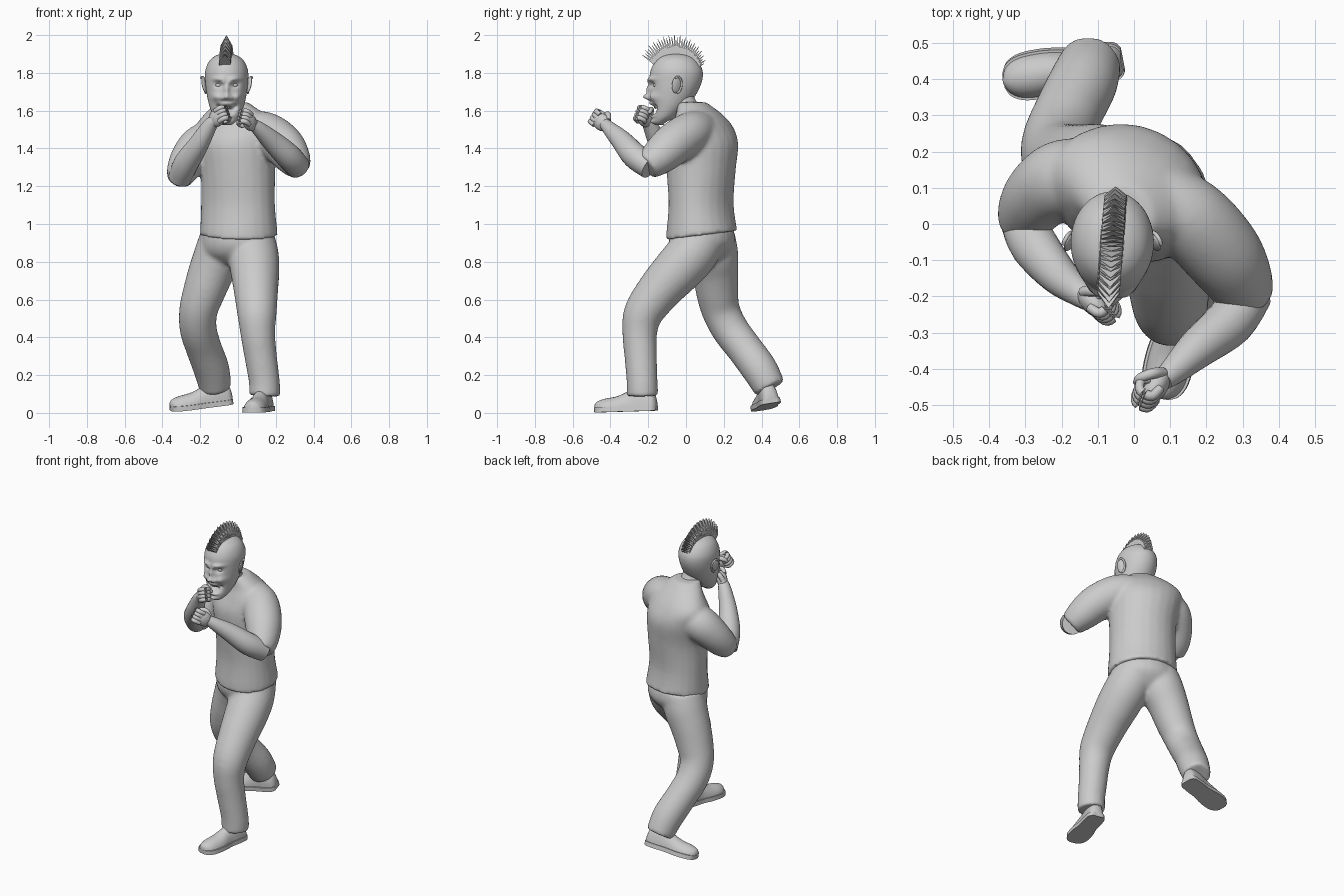
import bpy, bmesh, math
from math import sin, cos, pi, exp
from mathutils import Vector, Matrix

if "Cube" in bpy.data.objects:
    bpy.data.objects.remove(bpy.data.objects["Cube"])

grey = bpy.data.materials.new("plain grey")
grey.use_nodes = True
grey.diffuse_color = (.6, .6, .6, 1)
grey.node_tree.nodes["Principled BSDF"].inputs["Base Color"].default_value = grey.diffuse_color


def spline(points, steps):
    """Smooth curve through tuples of any length."""
    pts = [Vector(p) for p in points]
    result = []
    for i in range(len(pts) - 1):
        a, b = pts[max(i - 1, 0)], pts[i]
        c, d = pts[i + 1], pts[min(i + 2, len(pts) - 1)]
        for s in range(steps):
            t = s / steps
            m, n = (c - a) / 2, (d - b) / 2
            result.append(b + m * t + (3 * (c - b) - 2 * m - n) * t**2
                          + (2 * (b - c) + m + n) * t**3)
    return result + [pts[-1]]


def tube(bm, rings, sides=24, steps=4, yaw=0, level=False):
    """Loft of ellipses; each ring is x, y, z, width and optional depth."""
    rings = [r if len(r) == 5 else (*r, r[3]) for r in rings]
    path = spline(rings, steps)
    ref = Vector((-sin(yaw), cos(yaw), 0))
    loops = []
    for i, ring in enumerate(path):
        centre = Vector(ring[:3])
        before, after = path[max(i - 1, 0)], path[min(i + 1, len(path) - 1)]
        along = Vector((0, 0, 1)) if level else Vector((after - before)[:3]).normalized()
        side = ref.cross(along).normalized()
        out = along.cross(side)
        loops.append([bm.verts.new(centre + side * ring[3] * cos(k * 2 * pi / sides)
                                   + out * ring[4] * sin(k * 2 * pi / sides))
                      for k in range(sides)])
    for low, high in zip(loops, loops[1:]):
        for k in range(sides):
            j = (k + 1) % sides
            bm.faces.new((low[k], low[j], high[j], high[k]))
    bm.faces.new(loops[0][::-1])
    bm.faces.new(loops[-1])


def ball(bm, centre, size, turn=Matrix()):
    matrix = Matrix.Translation(centre) @ turn @ Matrix.Diagonal((*size, 1))
    bmesh.ops.create_uvsphere(bm, u_segments=20, v_segments=12, radius=1, matrix=matrix)


def finish(name, bm, soften=0, angle=50, place=None):
    bmesh.ops.recalc_face_normals(bm, faces=bm.faces)
    mesh = bpy.data.meshes.new(name)
    bm.to_mesh(mesh)
    bm.free()
    if place:
        mesh.transform(place)
    mesh.materials.append(grey)
    ob = bpy.data.objects.new(name, mesh)
    bpy.context.collection.objects.link(ob)
    bpy.ops.object.select_all(action='DESELECT')
    ob.select_set(True)
    bpy.context.view_layer.objects.active = ob
    if angle:
        bpy.ops.object.shade_smooth_by_angle(angle=math.radians(angle))
    if soften:
        remesh = ob.modifiers.new("fuse", 'REMESH')
        remesh.mode = 'VOXEL'
        remesh.voxel_size = .01
        remesh.use_smooth_shade = True
        smooth = ob.modifiers.new("soften", 'SMOOTH')
        smooth.factor = .5
        smooth.iterations = soften


# Shirt: torso turned with the left shoulder forward, and two short sleeves
shirt = bmesh.new()
tube(shirt, [(.005, .085, .94, .212, .186), (0, .08, 1.1, .203, .165),
             (0, .08, 1.28, .203, .178), (-.01, .085, 1.42, .22, .185),
             (-.015, .085, 1.51, .225, .15), (-.02, .07, 1.58, .17, .11),
             (-.03, .03, 1.645, .085, .075)], yaw=-.45, level=True)
for v in shirt.verts:
    if v.co.z < .95:
        v.co.z += .13 * (v.co.y - .085)
tube(shirt, [(.05, .08, 1.5, .1), (.15, .02, 1.48, .112), (.235, -.07, 1.42, .112),
             (.285, -.145, 1.355, .098), (.315, -.21, 1.305, .075)], steps=6)
tube(shirt, [(-.1, .13, 1.45, .1), (-.19, .125, 1.42, .11), (-.25, .09, 1.36, .102),
             (-.29, .04, 1.29, .088), (-.31, -.01, 1.24, .068)], steps=6)
finish("shirt", shirt, soften=14)

# Trousers: hips, front left leg and trailing right leg
trousers = bmesh.new()
tube(trousers, [(0, .085, .97, .195, .165), (0, .085, .9, .2, .172),
                (-.01, .08, .84, .18, .14), (-.02, .08, .79, .1, .08)], yaw=-.4, level=True)
tube(trousers, [(.06, .09, .93, .13), (.08, .03, .84, .135), (.09, -.05, .75, .13),
                (.095, -.14, .65, .118), (.1, -.225, .53, .105), (.105, -.245, .42, .092),
                (.12, -.24, .3, .086), (.14, -.232, .16, .082), (.14, -.23, .09, .084)])
tube(trousers, [(-.07, .13, .93, .13), (-.1, .145, .84, .132), (-.14, .155, .75, .122),
                (-.18, .165, .64, .112), (-.21, .185, .54, .102), (-.21, .235, .44, .098),
                (-.18, .31, .34, .095), (-.14, .39, .23, .095), (-.12, .445, .13, .085)])
finish("trousers", trousers, soften=14)

# Neck
neck = bmesh.new()
tube(neck, [(-.03, .03, 1.55, .075), (-.04, -.01, 1.63, .066), (-.05, -.04, 1.7, .07)])
finish("neck", neck)

# Head: stacked ellipses, then the face is pushed in and out by soft bumps
MID = -.06
head = bmesh.new()
tube(head, [(MID, -.14, 1.525, .025, .022), (MID, -.135, 1.54, .046, .04),
            (MID, -.112, 1.57, .07, .064), (MID, -.088, 1.62, .09, .093),
            (MID, -.07, 1.68, .104, .12), (MID, -.055, 1.75, .113, .138),
            (MID, -.05, 1.81, .113, .138), (MID, -.05, 1.86, .094, .112),
            (MID, -.05, 1.89, .06, .075), (MID, -.05, 1.904, .015, .02)],
     sides=96, steps=8, level=True)
bumps = {  # offset from the middle, height, half width, half height, push
    "nose tip": (0, 1.672, .02, .016, -.036),
    "nostril": (.024, 1.666, .011, .01, -.016),
    "bridge": (0, 1.71, .013, .028, -.018),
    "brow": (.042, 1.768, .03, .01, -.018),
    "frown": (.018, 1.752, .012, .01, -.012),
    "socket": (.042, 1.735, .02, .013, .02),
    "cheek": (.058, 1.672, .022, .02, -.02),
    "mouth": (0, 1.603, .036, .017, .045),
    "mouth corner": (.044, 1.622, .012, .012, .022),
    "upper lip": (0, 1.637, .034, .007, -.012),
    "lower lip": (0, 1.57, .028, .008, -.014),
    "chin": (0, 1.542, .022, .014, -.012)}
for v in head.verts:
    if v.co.y < -.08:
        x, z = abs(v.co.x - MID), v.co.z
        v.co.y += sum(push * exp(-((x - dx) / w)**2 - ((z - height) / h)**2)
                      for dx, height, w, h, push in bumps.values())
finish("head", head, angle=80)

# Eyes, ears and teeth
for sign, label in ((1, "left"), (-1, "right")):
    eye = bmesh.new()
    ball(eye, (MID + sign * .042, -.153, 1.735), (.02, .02, .014))
    finish(label + "_eye", eye)
    ear = bmesh.new()
    lean = Matrix.Rotation(sign * .45, 4, 'Z') @ Matrix.Rotation(sign * .2, 4, 'Y')
    place = Matrix.Translation((MID + sign * .117, -.05, 1.737)) @ lean
    ball(ear, place.translation, (.01, .027, .046), lean)
    rim = [place @ Vector((sign * .006, .026 * cos(a), .044 * sin(a)))
           for a in (-1.4 + k * .5 for k in range(8))]
    tube(ear, [(*p, .006) for p in rim], sides=8)
    finish(label + "_ear", ear)
teeth = bmesh.new()
for k in range(-3, 4):
    ball(teeth, (MID + k * .01, -.163 + k * k * .001, 1.619 + k * k * .0006),
         (.0055, .006, .009))
finish("teeth", teeth)

# Mohawk: a dense fan of pointed plates, thick at the root
mohawk = bmesh.new()
COUNT = 32
for k in range(COUNT):
    t = k / (COUNT - 1)
    angle = -.97 + 2.04 * t
    reach = .1 - .045 * t + .03 * sin(pi * t) - .012 * (k % 2)
    outline = [(-.034, -.03), (.034, -.03), (.03, reach * .5), (0, reach), (-.03, reach * .5)]
    place = (Matrix.Translation((MID + .02 * (t - .5), -.05, 1.77))
             @ Matrix.Rotation(-angle, 4, 'X') @ Matrix.Translation((0, 0, .122)))
    sheets = [[mohawk.verts.new(place @ Vector((x, y * (1 - z / reach * .9), z)))
               for x, z in outline] for y in (-.009, .009)]
    mohawk.faces.new(sheets[0])
    mohawk.faces.new(sheets[1][::-1])
    for i in range(5):
        j = (i + 1) % 5
        mohawk.faces.new((sheets[0][j], sheets[0][i], sheets[1][i], sheets[1][j]))
finish("mohawk", mohawk, angle=0)

# Forearms
for label, rings in {
        "left": [(.32, -.19, 1.3, .064), (.265, -.27, 1.36, .068),
                 (.18, -.34, 1.44, .056), (.115, -.4, 1.5, .04), (.08, -.43, 1.53, .03)],
        "right": [(-.31, .01, 1.24, .06), (-.275, -.06, 1.32, .066),
                  (-.21, -.14, 1.42, .054), (-.15, -.19, 1.52, .039),
                  (-.12, -.215, 1.55, .028)]}.items():
    arm = bmesh.new()
    tube(arm, rings)
    finish(label + "_forearm", arm)


# Fists: palm, four curled fingers and a thumb, knuckles along local z
def fist(label, centre, along, palm, thumb):
    hand = bmesh.new()
    ball(hand, (0, .004, 0), (.045, .032, .058))
    for k in range(4):
        x = (k - 1.5) * .021
        tube(hand, [(x, -.012, .02, .013), (x, -.004, .055, .014), (x, .03, .058, .013),
                    (x, .043, .03, .012), (x, .025, .012, .01)], sides=12)
    tube(hand, [(thumb * .03, .005, -.03, .015), (thumb * .05, .025, 0, .015),
                (thumb * .035, .05, .025, .013), (thumb * .01, .056, .03, .008)], sides=12)
    z = Vector(along).normalized()
    x = Vector(palm).cross(z).normalized()
    turn = Matrix((x, z.cross(x), z)).transposed().to_4x4()
    finish(label + "_fist", hand, place=Matrix.Translation(centre) @ turn)


fist("left", (.065, -.45, 1.54), (-.4, -.6, .45), (-.7, .6, -.2), 1)
fist("right", (-.115, -.22, 1.56), (.5, -.5, .4), (.6, .6, 0), -1)


# Shoes: rounded upper with a flat underside on a thin sole, toe along local x
def shoe(label, heel, yaw, pitch, roll):
    place = (Matrix.Translation(heel) @ Matrix.Rotation(yaw, 4, 'Z')
             @ Matrix.Rotation(pitch, 4, 'Y') @ Matrix.Rotation(roll, 4, 'X'))
    shape = [(0, .025, .05), (.02, .045, .1), (.08, .05, .125), (.14, .05, .1),
             (.21, .06, .07), (.28, .058, .058), (.32, .04, .045), (.335, .012, .03)]
    upper, sole = bmesh.new(), bmesh.new()
    tube(upper, [(x, 0, .015, h, w) for x, w, h in shape])
    tube(sole, [(x, 0, .015, .015, w + .008) for x, w, h in shape])
    for v in upper.verts:
        v.co.z = max(v.co.z, .015)
    for v in sole.verts:
        v.co.z = .028 if v.co.z > .015 else .002
    finish(label + "_shoe", upper, place=place)
    finish(label + "_sole", sole, place=place)


shoe("left", (.15, -.155, .01), -1.8, .03, 0)
shoe("right", (-.03, .455, .05), pi + .17, .12, -.15)
